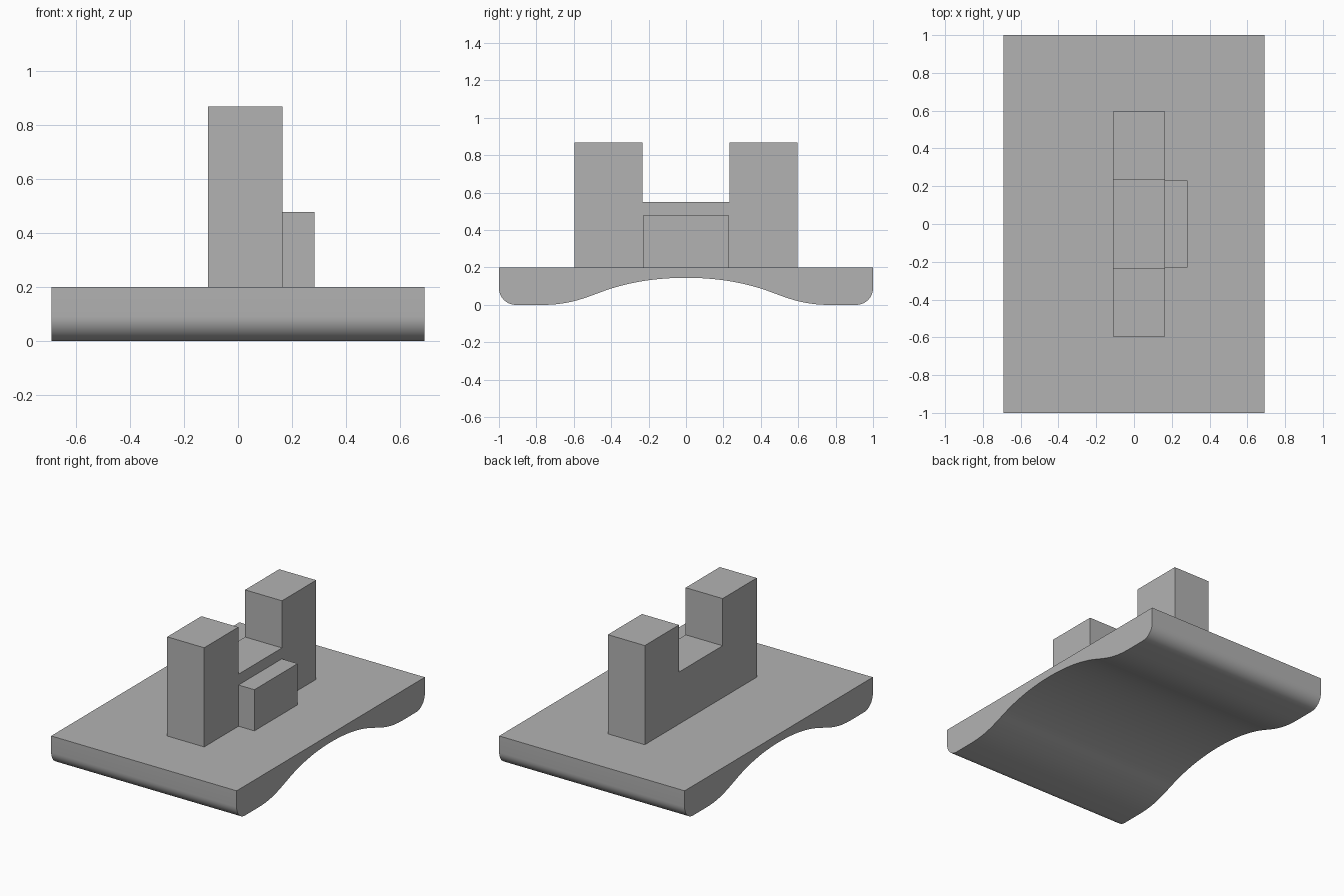
import bpy, bmesh, math
from mathutils import Vector
from mathutils.geometry import interpolate_bezier

cube = bpy.data.objects.get("Cube")
if cube:
    bpy.data.objects.remove(cube, do_unlink=True)

grey = bpy.data.materials.new("plain grey")
grey.use_nodes = True
colour = (0.45, 0.45, 0.45, 1)
grey.diffuse_color = colour
grey.node_tree.nodes["Principled BSDF"].inputs["Base Color"].default_value = colour


def extrude_profile(name, outline, x0, x1):
    """Solid made by sweeping a (y, z) outline from x0 to x1."""
    bm = bmesh.new()
    face = bm.faces.new([bm.verts.new((x0, y, z)) for y, z in outline])
    swept = bmesh.ops.extrude_face_region(bm, geom=[face])["geom"]
    for v in swept:
        if isinstance(v, bmesh.types.BMVert):
            v.co.x = x1
    bmesh.ops.recalc_face_normals(bm, faces=bm.faces)
    mesh = bpy.data.meshes.new(name)
    bm.to_mesh(mesh)
    bm.free()
    mesh.materials.append(grey)
    obj = bpy.data.objects.new(name, mesh)
    bpy.context.collection.objects.link(obj)
    return obj


def bezier(*points):
    return [(p.x, p.y) for p in interpolate_bezier(*map(Vector, points), 16)]


def mirrored(half):
    """Close a half outline, given from the top edge to y = 0, across y."""
    return half + [(-y, z) for y, z in reversed(half) if y > 1e-5]


# Base plate: rounded lower ends and an arched underside
r = 0.09
half = [(1, 0.2)]
for i in range(11):
    a = math.pi / 2 * i / 10
    half.append((1 - r + r * math.cos(a), r - r * math.sin(a)))
half += bezier((0.77, 0), (0.63, 0), (0.55, 0.033), (0.45, 0.07))
half += bezier((0.45, 0.07), (0.33, 0.115), (0.18, 0.145), (0, 0.145))[1:]
base = extrude_profile("base_plate", mirrored(half), -0.69, 0.69)

# Notched upright: two posts joined by a low wall
upright = mirrored([(0.595, 0.2), (0.595, 0.867), (0.232, 0.867), (0.232, 0.55)])
extrude_profile("notched_upright", upright, -0.11, 0.165)

# Small block against the wall
extrude_profile("side_block", mirrored([(0.23, 0.2), (0.23, 0.477)]), 0.165, 0.283)

# Smooth only the curved underside
bpy.ops.object.select_all(action="DESELECT")
base.select_set(True)
bpy.context.view_layer.objects.active = base
bpy.ops.object.shade_smooth_by_angle(angle=math.radians(30))
